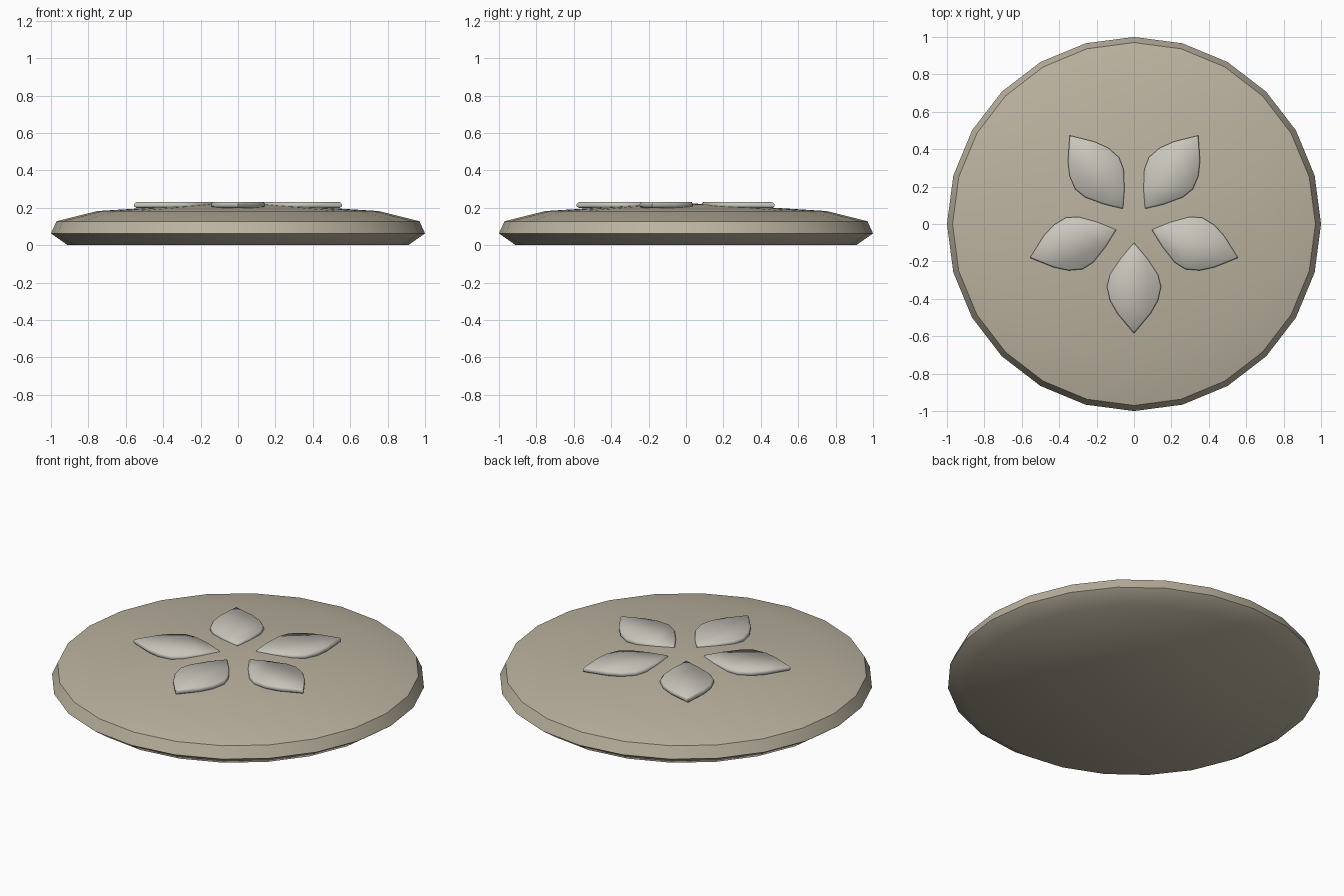
import bpy, bmesh, math

if "Cube" in bpy.data.objects:
    bpy.data.objects.remove(bpy.data.objects["Cube"])

def material(name, rgb):
    m = bpy.data.materials.new(name)
    m.diffuse_color = (*rgb, 1)
    m.use_nodes = True
    m.node_tree.nodes["Principled BSDF"].inputs["Base Color"].default_value = m.diffuse_color
    return m

def rings_to_object(name, rings, cap_z, mat, angle):
    """Skin matching closed rings bottom to top; the top closes to a centre point."""
    bm = bmesh.new()
    loops = [[bm.verts.new(p) for p in ring] for ring in rings]
    n = len(loops[0])
    for a, b in zip(loops, loops[1:]):
        for i in range(n):
            j = (i + 1) % n
            bm.faces.new((a[i], a[j], b[j], b[i]))
    bm.faces.new(loops[0][::-1])
    if cap_z is None:
        bm.faces.new(loops[-1])
    else:
        c = bm.verts.new((0, 0, cap_z))
        for i in range(n):
            bm.faces.new((loops[-1][i], loops[-1][(i + 1) % n], c))
    bmesh.ops.recalc_face_normals(bm, faces=bm.faces)
    me = bpy.data.meshes.new(name)
    bm.to_mesh(me)
    bm.free()
    ob = bpy.data.objects.new(name, me)
    bpy.context.collection.objects.link(ob)
    me.materials.append(mat)
    bpy.ops.object.select_all(action='DESELECT')
    ob.select_set(True)
    bpy.context.view_layer.objects.active = ob
    bpy.ops.object.shade_smooth_by_angle(angle=math.radians(angle))
    return ob

shell_mat = material("shell", (0.50, 0.45, 0.35))
petal_mat = material("petal", (0.58, 0.56, 0.50))

# Domed 24-sided disc
SIDES = 24
profile = [(0.91, 0.0), (1.0, 0.063), (0.97, 0.128), (0.75, 0.183), (0.20, 0.217)]
rings = [[(r * math.cos(2 * math.pi * i / SIDES), r * math.sin(2 * math.pi * i / SIDES), z)
          for i in range(SIDES)] for r, z in profile]
rings_to_object("shell_body", rings, 0.224, shell_mat, 50)

# Five raised petals with bevelled rims: (distance from centre, half width)
half = [(0.18, 0.068), (0.27, 0.128), (0.335, 0.145), (0.41, 0.128), (0.48, 0.088)]
outline = [(0.10, 0)] + [(x, -w) for x, w in half] + [(0.585, 0)] + [(x, w) for x, w in reversed(half)]
levels = [(0.95, 0.200), (1.0, 0.208), (1.0, 0.220), (0.95, 0.230)]
petal_rings = [[(0.34 + (x - 0.34) * s, y * s, z) for x, y in outline] for s, z in levels]
for k in range(5):
    petal = rings_to_object(f"petal_{k + 1}", petal_rings, None, petal_mat, 60)
    petal.rotation_euler.z = math.radians(-90 + 72 * k)
